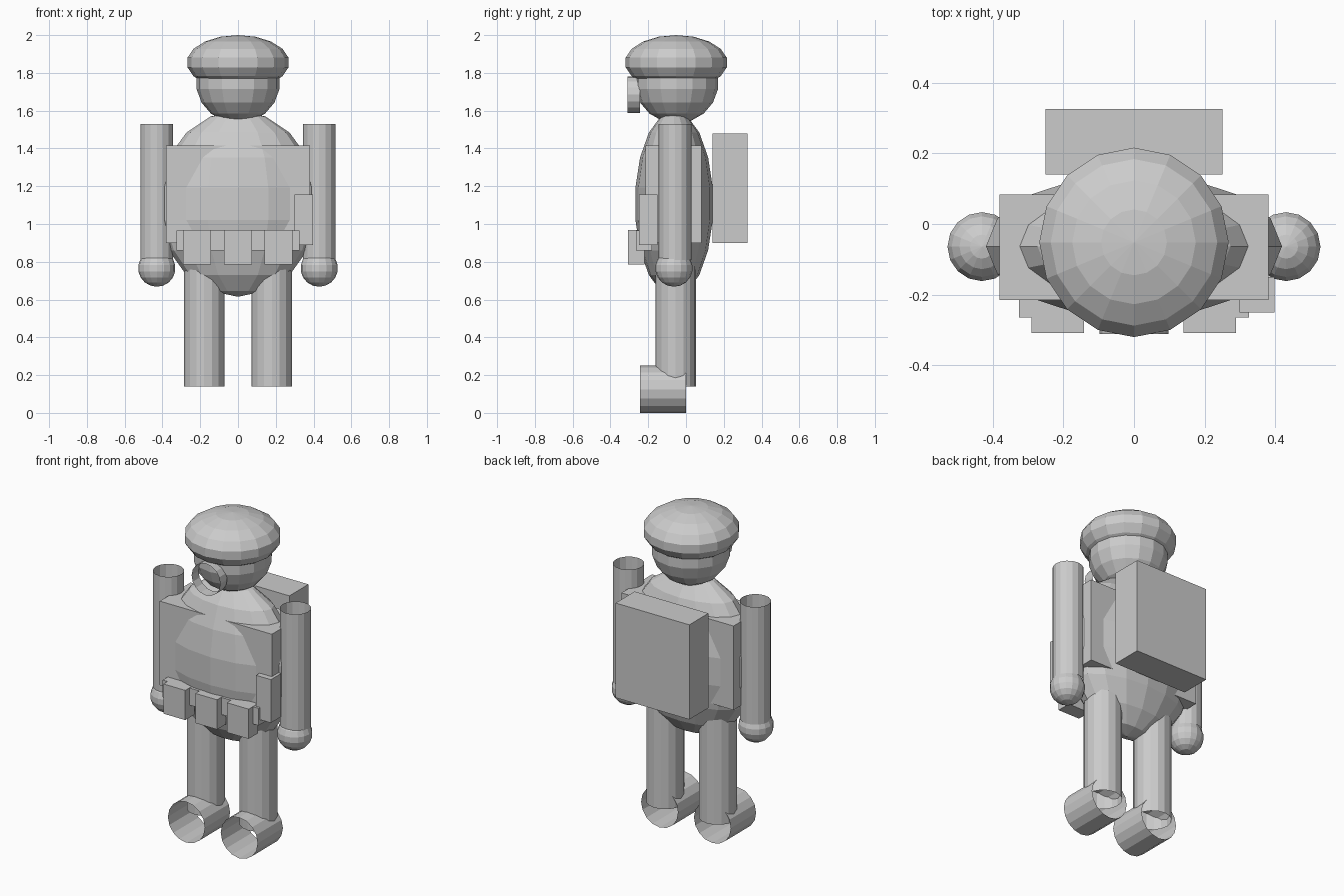
import bpy
import math

if "Cube" in bpy.data.objects:
    bpy.data.objects.remove(bpy.data.objects["Cube"], do_unlink=True)

grey = bpy.data.materials.new("plain_grey")
grey.use_nodes = True
grey.diffuse_color = (0.6, 0.6, 0.6, 1)
grey.node_tree.nodes["Principled BSDF"].inputs["Base Color"].default_value = (0.6, 0.6, 0.6, 1)


def finish(name):
    obj = bpy.context.object
    obj.name = name
    obj.data.materials.append(grey)
    bpy.ops.object.transform_apply(location=False, rotation=True, scale=True)
    return obj


def ball(name, centre, radii):
    """Faceted ellipsoid."""
    bpy.ops.mesh.primitive_uv_sphere_add(segments=16, ring_count=9, radius=1, location=centre)
    bpy.context.object.scale = radii
    return finish(name)


def box(name, x, y, z):
    """Box from its (low, high) range on each axis."""
    bpy.ops.mesh.primitive_cube_add(size=1, location=[sum(r) / 2 for r in (x, y, z)])
    bpy.context.object.scale = [r[1] - r[0] for r in (x, y, z)]
    return finish(name)


def tube(name, centre, radius, length, along_y=False):
    """Open-ended faceted tube."""
    turn = (math.pi / 2, 0, 0) if along_y else (0, 0, 0)
    bpy.ops.mesh.primitive_cylinder_add(vertices=16, radius=radius, depth=length,
                                        end_fill_type='NOTHING', location=centre, rotation=turn)
    return finish(name)


# Head, cap and face filter
ball("head", (0, -0.05, 1.753), (0.223, 0.223, 0.22))
ball("cap", (0, -0.052, 1.855), (0.272, 0.272, 0.145))
tube("face_filter", (0, -0.277, 1.685), 0.097, 0.067, along_y=True)

# Torso, vest and backpack
ball("torso", (0, -0.063, 1.107), (0.425, 0.208, 0.492))
box("vest", (-0.38, 0.38), (-0.215, 0.083), (0.9, 1.415))
box("backpack", (-0.25, 0.25), (0.14, 0.325), (0.9, 1.48))

# Belt with pouches and side holster
box("belt", (-0.325, 0.325), (-0.265, -0.18), (0.86, 0.965))
for label, x in (("right", -0.216), ("middle", 0), ("left", 0.214)):
    box(label + "_pouch", (x - 0.074, x + 0.074), (-0.308, -0.22), (0.785, 0.967))
box("holster", (0.298, 0.398), (-0.25, -0.15), (0.89, 1.155))

# Paired limbs
for label, side in (("left", 1), ("right", -1)):
    tube(label + "_arm", (side * 0.43, -0.058, 1.17), 0.087, 0.72)
    ball(label + "_hand", (side * 0.43, -0.064, 0.766), (0.099, 0.099, 0.098))
    tube(label + "_leg", (side * 0.179, -0.055, 0.49), 0.107, 0.70)
    tube(label + "_boot", (side * 0.179, -0.122, 0.125), 0.125, 0.245, along_y=True)
